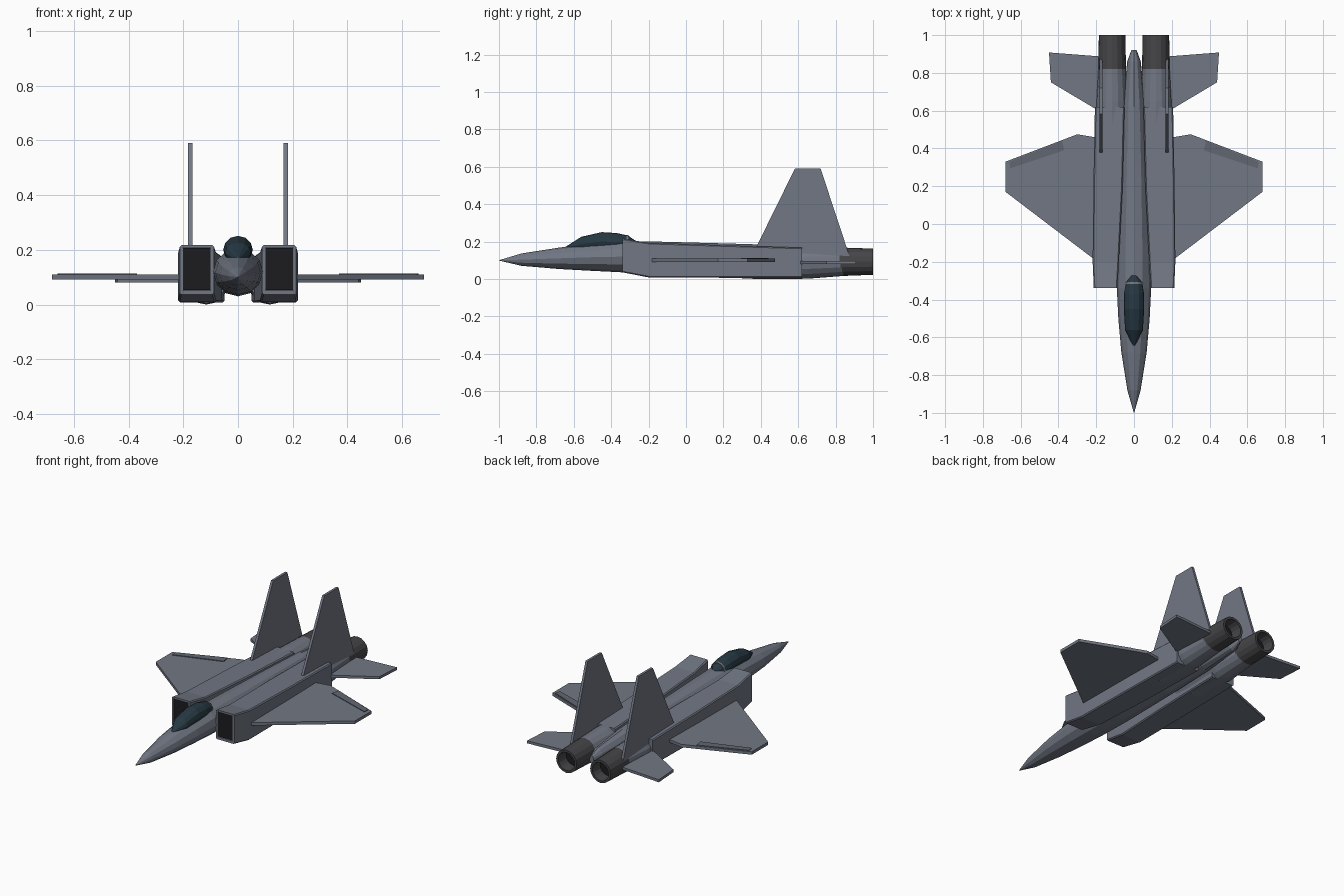
import bpy, bmesh
from math import sin, cos, pi


def material(name, r, g, b):
    m = bpy.data.materials.new(name)
    m.diffuse_color = (r, g, b, 1)
    return m


GREY = material("airframe_grey", 0.165, 0.185, 0.23)
PANEL = material("panel_grey", 0.12, 0.135, 0.165)
GLASS = material("canopy_glass", 0.02, 0.04, 0.055)
METAL = material("nozzle_metal", 0.06, 0.06, 0.065)
BLACK = material("duct_black", 0.012, 0.012, 0.014)


def finish(name, bm, mat):
    bmesh.ops.recalc_face_normals(bm, faces=bm.faces)
    me = bpy.data.meshes.new(name)
    bm.to_mesh(me)
    bm.free()
    me.materials.append(mat)
    ob = bpy.data.objects.new(name, me)
    bpy.context.collection.objects.link(ob)
    return ob


def loft(name, rings, mat, closed=False):
    """Skin a list of rings; cap the ends, or join last to first if closed."""
    bm = bmesh.new()
    vs = [[bm.verts.new(p) for p in ring] for ring in rings]
    n = len(vs[0])
    pairs = list(zip(vs, vs[1:])) + ([(vs[-1], vs[0])] if closed else [])
    for a, b in pairs:
        for i in range(n):
            j = (i + 1) % n
            bm.faces.new((a[i], a[j], b[j], b[i]))
    if not closed:
        bm.faces.new(vs[0])
        bm.faces.new(vs[-1])
    return finish(name, bm, mat)


def oval(y, rx, lo, hi, cx=0, n=12):
    """Oval cross-section at station y between heights lo and hi."""
    c, r = (lo + hi) / 2, (hi - lo) / 2
    return [(cx + rx * sin(2 * pi * i / n), y, c + r * cos(2 * pi * i / n))
            for i in range(n)]


def box_ring(y, x0, x1, z0, z1, s, c=0.006):
    """Rectangular cross-section with small chamfers, s = side."""
    pts = [(x0 + c, z0), (x1 - c, z0), (x1, z0 + c), (x1, z1 - c),
           (x1 - c, z1), (x0 + c, z1), (x0, z1 - c), (x0, z0 + c)]
    return [(s * x, y, z) for x, z in pts]


def flat_plate(name, outline, z0, z1, s, mat=GREY):
    return loft(name, [[(s * x, y, z) for x, y in outline] for z in (z0, z1)], mat)


# Fuselage: y, half width, bottom, top
stations = [(-1, 0.001, 0.099, 0.101), (-0.88, 0.035, 0.071, 0.137),
            (-0.68, 0.067, 0.054, 0.168), (-0.5, 0.083, 0.044, 0.19),
            (-0.34, 0.091, 0.036, 0.204), (-0.1, 0.088, 0.03, 0.199),
            (0.3, 0.075, 0.03, 0.188), (0.62, 0.06, 0.035, 0.178),
            (0.86, 0.036, 0.05, 0.155), (0.92, 0.014, 0.08, 0.13)]
loft("fuselage", [oval(*s) for s in stations], GREY)

# Canopy and its rear frame arch
canopy = [(-0.645, 0.006, 0.155, 0.172), (-0.56, 0.047, 0.15, 0.226),
          (-0.45, 0.054, 0.15, 0.251), (-0.37, 0.053, 0.15, 0.246),
          (-0.31, 0.044, 0.15, 0.233), (-0.27, 0.014, 0.16, 0.205)]
loft("canopy", [oval(*s) for s in canopy], GLASS)
loft("canopy_frame", [oval(-0.318, 0.047, 0.15, 0.237),
                      oval(-0.308, 0.046, 0.15, 0.235)], GREY)

wing = [(0.18, -0.205), (0.22, -0.18), (0.68, 0.17), (0.68, 0.33),
        (0.30, 0.475), (0.18, 0.455)]
flap = [(0.37, 0.39), (0.38, 0.44), (0.66, 0.33), (0.655, 0.295)]
tailplane = [(0.15, 0.58), (0.205, 0.61), (0.44, 0.75), (0.45, 0.908), (0.15, 0.885)]
fin = [(0.375, 0.17), (0.582, 0.59), (0.72, 0.59), (0.875, 0.12), (0.4, 0.12)]

for s, side in ((1, "left"), (-1, "right")):
    # Intake trunk with a recessed mouth
    loft(side + "_intake_trunk", [
        box_ring(-0.30, 0.10, 0.202, 0.052, 0.208, s, 0.001),
        box_ring(-0.34, 0.10, 0.202, 0.052, 0.208, s, 0.001),
        box_ring(-0.34, 0.088, 0.213, 0.036, 0.217, s),
        box_ring(-0.2, 0.08, 0.219, 0.009, 0.194, s),
        box_ring(0.2, 0.06, 0.215, 0.007, 0.181, s),
        box_ring(0.62, 0.05, 0.207, 0.007, 0.168, s)], GREY)
    loft(side + "_intake_duct", [
        box_ring(-0.336, 0.101, 0.201, 0.053, 0.207, s, 0.001),
        box_ring(-0.31, 0.101, 0.201, 0.053, 0.207, s, 0.001)], BLACK)

    # Engine nacelle and hollow nozzle
    cx = s * 0.116
    loft(side + "_nacelle", [oval(0.3, 0.07, 0.004, 0.16, cx, 16),
                             oval(0.4, 0.08, 0.0, 0.17, cx, 16),
                             oval(0.65, 0.084, 0.002, 0.172, cx, 16),
                             oval(0.87, 0.071, 0.019, 0.166, cx, 16)], GREY)
    loft(side + "_nozzle", [oval(0.82, 0.074, 0.016, 0.169, cx, 16),
                            oval(1.0, 0.07, 0.023, 0.163, cx, 16),
                            oval(1.0, 0.056, 0.037, 0.149, cx, 16),
                            oval(0.9, 0.05, 0.043, 0.143, cx, 16)], METAL, True)
    loft(side + "_exhaust", [oval(0.91, 0.053, 0.04, 0.146, cx, 16),
                             oval(0.93, 0.051, 0.042, 0.144, cx, 16)], BLACK)

    # Wing, flap, tailplane and upright fin
    flat_plate(side + "_wing", wing, 0.092, 0.11, s)
    flat_plate(side + "_flap", flap, 0.105, 0.114, s, PANEL)
    flat_plate(side + "_tailplane", tailplane, 0.081, 0.097, s)
    loft(side + "_fin", [[(s * x, y, z) for y, z in fin] for x in (0.167, 0.182)], GREY)
